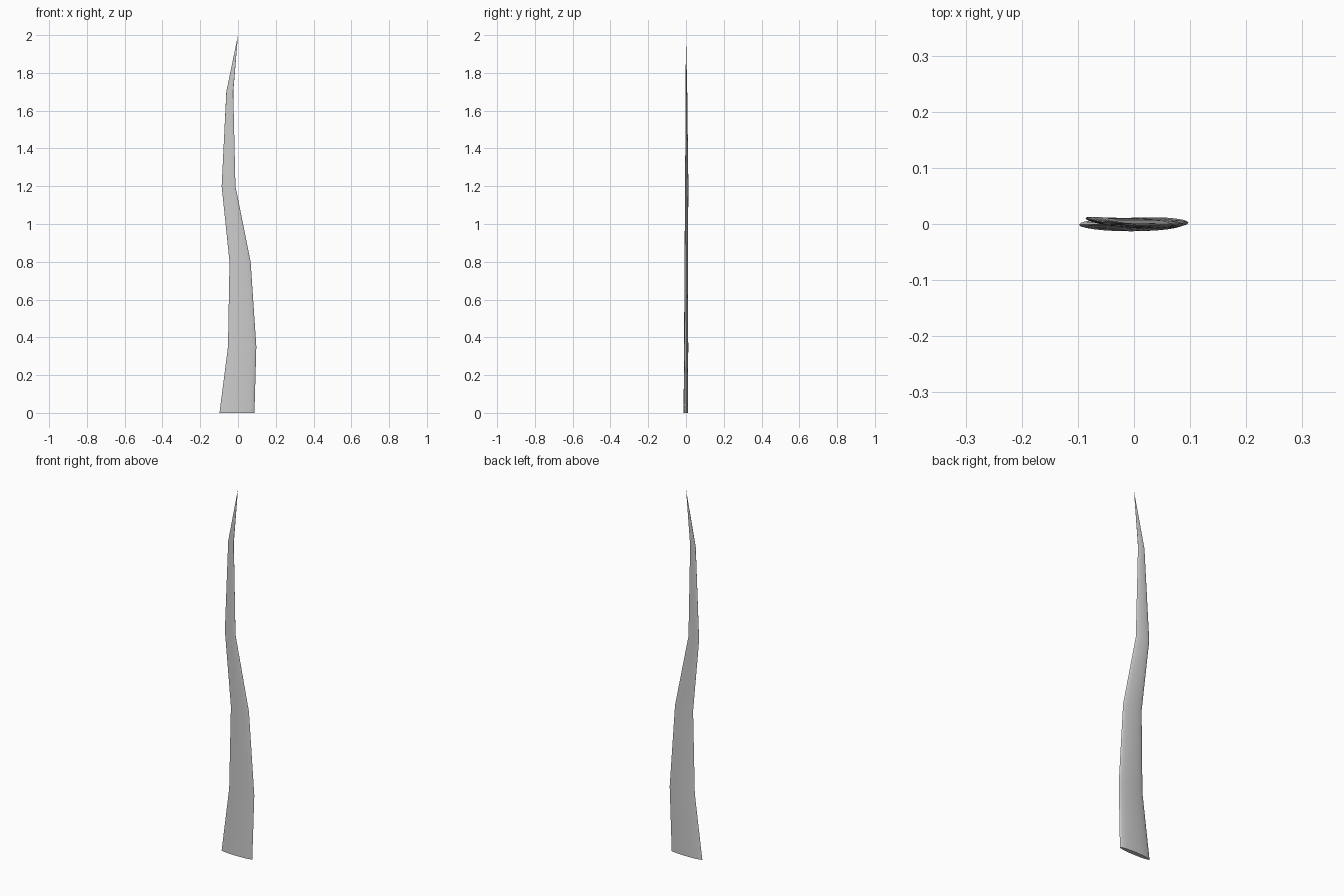
import bpy, bmesh, math

if "Cube" in bpy.data.objects:
    bpy.data.objects.remove(bpy.data.objects["Cube"])

# Wavy blade: sections as (z, left x, right x, y centre, half thickness, twist in degrees)
SECTIONS = [
    (0.00, -0.098, 0.087, -0.001, 0.012, 0),
    (0.35, -0.053, 0.097, 0.001, 0.011, 1),
    (0.80, -0.045, 0.067, 0.001, 0.009, -2),
    (1.20, -0.087, -0.013, 0.004, 0.006, -10),
    (1.70, -0.062, -0.025, 0.002, 0.004, -7),
]
TIP = (0, 0, 2.0)
SIDES = 24

bm = bmesh.new()
rings = []
for z, x0, x1, cy, t, twist in SECTIONS:
    a = math.radians(twist)
    cx, half = (x0 + x1) / 2, (x1 - x0) / 2
    ring = []
    for i in range(SIDES):
        u = 2 * math.pi * i / SIDES
        px, py = half * math.cos(u), t * math.sin(u)
        ring.append(bm.verts.new((cx + px * math.cos(a) - py * math.sin(a),
                                  cy + px * math.sin(a) + py * math.cos(a), z)))
    rings.append(ring)

# Skin between neighbouring sections
for low, high in zip(rings, rings[1:]):
    for i in range(SIDES):
        j = (i + 1) % SIDES
        bm.faces.new((low[i], low[j], high[j], high[i]))

# Pointed tip and flat base
tip = bm.verts.new(TIP)
for i in range(SIDES):
    bm.faces.new((rings[-1][i], rings[-1][(i + 1) % SIDES], tip))
bm.faces.new(rings[0][::-1])
bmesh.ops.recalc_face_normals(bm, faces=bm.faces)

mesh = bpy.data.meshes.new("blade")
bm.to_mesh(mesh)
bm.free()
blade = bpy.data.objects.new("blade", mesh)
bpy.context.collection.objects.link(blade)
bpy.context.view_layer.objects.active = blade
blade.select_set(True)
bpy.ops.object.shade_smooth_by_angle(angle=math.radians(30))
